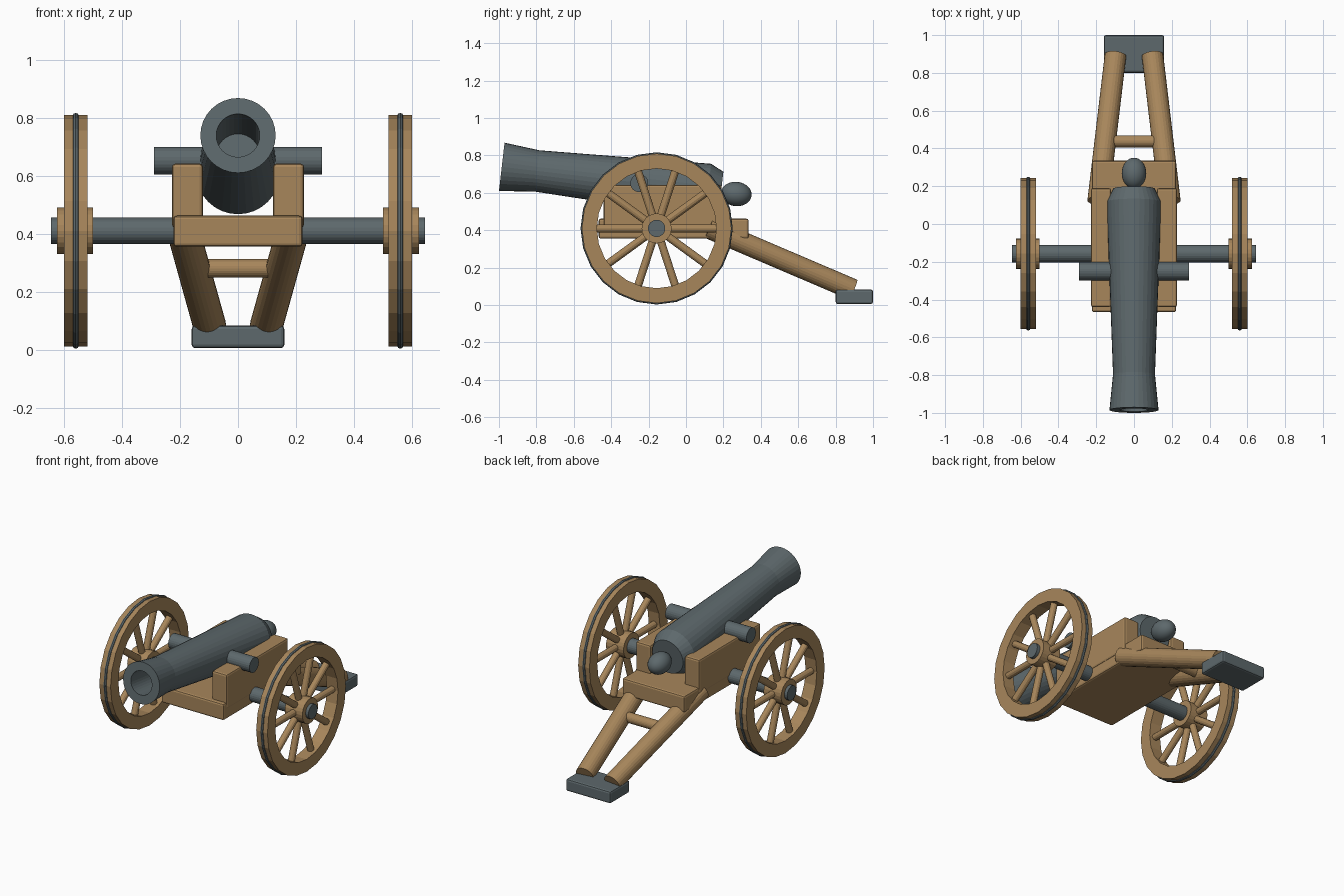
import bpy
import bmesh
import math
from mathutils import Vector, Matrix

cube = bpy.data.objects.get("Cube")
if cube:
    bpy.data.objects.remove(cube, do_unlink=True)


def material(name, rgb):
    m = bpy.data.materials.new(name)
    m.use_nodes = True
    m.diffuse_color = (*rgb, 1)
    m.node_tree.nodes["Principled BSDF"].inputs["Base Color"].default_value = (*rgb, 1)
    return m


WOOD = material("oak wood", (0.39, 0.24, 0.105))
IRON = material("dark iron", (0.11, 0.14, 0.15))


def finish(name, bm, mat, smooth=False):
    bmesh.ops.recalc_face_normals(bm, faces=bm.faces[:])
    mesh = bpy.data.meshes.new(name)
    bm.to_mesh(mesh)
    bm.free()
    mesh.materials.append(mat)
    for p in mesh.polygons:
        p.use_smooth = smooth
    ob = bpy.data.objects.new(name, mesh)
    bpy.context.collection.objects.link(ob)
    return ob


def frame(origin, direction):
    """Matrix that sends local z to the direction."""
    turn = Vector(direction).to_track_quat("Z", "Y").to_matrix().to_4x4()
    return Matrix.Translation(origin) @ turn


def box(name, lo, hi, mat, bevel=0.012):
    lo, hi = Vector(lo), Vector(hi)
    bm = bmesh.new()
    place = Matrix.Translation((lo + hi) / 2) @ Matrix.Diagonal((*(hi - lo), 1))
    bmesh.ops.create_cube(bm, size=1, matrix=place)
    bmesh.ops.bevel(bm, geom=bm.edges[:], offset=bevel, segments=2,
                    profile=0.5, affect="EDGES")
    return finish(name, bm, mat)


def rod(name, a, b, radius, mat, sides=24):
    a, b = Vector(a), Vector(b)
    bm = bmesh.new()
    bmesh.ops.create_cone(bm, cap_ends=True, segments=sides, radius1=radius,
                          radius2=radius, depth=(b - a).length,
                          matrix=frame((a + b) / 2, b - a))
    return finish(name, bm, mat)


def lathe(name, profile, origin, direction, mat, sides=32, closed=False):
    """Turn (radius, distance) points about an axis."""
    bm = bmesh.new()
    verts = [bm.verts.new((r, 0, d)) for r, d in profile]
    pairs = list(zip(verts, verts[1:] + verts[:1]))
    edges = [bm.edges.new(p) for p in (pairs if closed else pairs[:-1])]
    bmesh.ops.spin(bm, geom=verts + edges, cent=(0, 0, 0), axis=(0, 0, 1),
                   angle=math.tau, steps=sides, use_duplicate=False)
    bmesh.ops.remove_doubles(bm, verts=bm.verts[:], dist=0.0001)
    bm.transform(frame(origin, direction))
    return finish(name, bm, mat)


# Barrel with hollow bore, tilted up towards the muzzle
tilt = math.radians(6.6)
axis = Vector((0, math.cos(tilt), -math.sin(tilt)))
muzzle = Vector((0, -0.985, 0.739))
lathe("barrel", [(0, 0.6), (0.075, 0.6), (0.075, 0), (0.13, 0), (0.111, 0.19),
                 (0.145, 1.11), (0.11, 1.18), (0, 1.18)], muzzle, axis, IRON)

# Breech knob
bm = bmesh.new()
bmesh.ops.create_uvsphere(bm, u_segments=24, v_segments=16, radius=0.065)
bm.transform(frame(muzzle + axis * 1.262, axis) @ Matrix.Diagonal((1, 1, 1.27, 1)))
finish("breech_knob", bm, IRON, smooth=True)

# Trunnions and axle
rod("trunnions", (-0.29, -0.25, 0.652), (0.29, -0.25, 0.652), 0.048, IRON)
HUB_Y, HUB_Z = -0.157, 0.41
rod("axle", (-0.645, HUB_Y, HUB_Z), (0.645, HUB_Y, HUB_Z), 0.046, IRON)

# Carriage bed and trail foot
box("carriage_bed", (-0.223, -0.467, 0.355), (0.223, 0.335, 0.462), WOOD)
box("trail_foot", (-0.16, 0.8, 0.005), (0.16, 1.0, 0.083), IRON)
rod("trail_crossbar", (-0.13, 0.437, 0.28), (0.13, 0.437, 0.28), 0.032, WOOD)

for side, s in (("left", 1), ("right", -1)):
    # Cheeks holding the barrel and the trail legs
    xs = sorted((s * 0.121, s * 0.228))
    box(side + "_cheek", (xs[0], -0.44, 0.42), (xs[1], 0.19, 0.642), WOOD)
    rod(side + "_trail_leg", (s * 0.19, 0.12, 0.413), (s * 0.098, 0.893, 0.083),
        0.057, WOOD)

    # Wheel rim, iron tyre band and hub
    centre = Vector((s * 0.56, HUB_Y, HUB_Z))
    across = Vector((s, 0, 0))
    lathe(side + "_wheel_rim", [(0.32, -0.04), (0.4, -0.04), (0.4, 0.04), (0.32, 0.04)],
          centre, across, WOOD, sides=24, closed=True)
    ring = [(0.396 + 0.011 * math.cos(a), 0.011 * math.sin(a))
            for a in (i * math.tau / 8 for i in range(8))]
    lathe(side + "_tyre_band", ring, centre, across, IRON, sides=24, closed=True)
    rod(side + "_hub", centre - across * 0.06, centre + across * 0.065, 0.08, WOOD)

    # Ten spokes
    for i in range(10):
        a = i * math.tau / 10
        out = Vector((0, math.cos(a), math.sin(a)))
        rod(f"{side}_spoke_{i + 1}", centre + out * 0.05, centre + out * 0.335,
            0.021, WOOD, sides=12)
